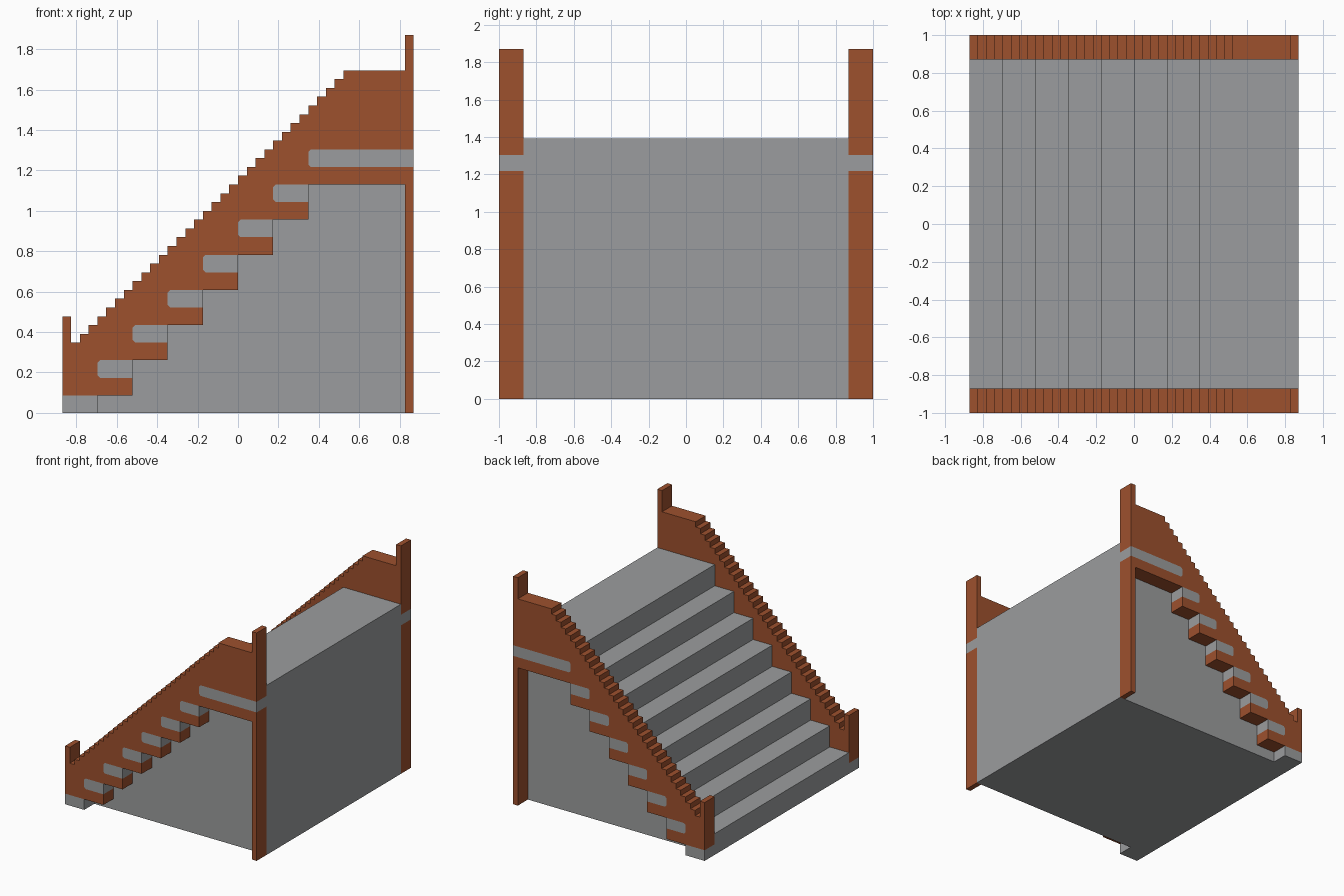
import bpy, bmesh

if "Cube" in bpy.data.objects:
    bpy.data.objects.remove(bpy.data.objects["Cube"], do_unlink=True)

U = 1 / 23          # one grid unit; the stair is 40 x 46 x 43 units
STEP = 4            # tread depth and riser height
STEPS = 8
BACK, INNER, OUTER = 20, 20, 23
C = 0.3             # clipped corner of the grey bands


def material(name, rgb):
    m = bpy.data.materials.new(name)
    m.use_nodes = True
    m.diffuse_color = (*rgb, 1)
    m.node_tree.nodes["Principled BSDF"].inputs["Base Color"].default_value = (*rgb, 1)
    return m


brown = material("red_brown", (0.34, 0.082, 0.027))
grey = material("stone_grey", (0.33, 0.336, 0.342))


def prism(name, profile, y0, y1, mat):
    """Extrude an x-z profile from y0 to y1 (all in grid units)."""
    bm = bmesh.new()
    face = bm.faces.new([bm.verts.new((x * U, y0 * U, z * U)) for x, z in profile])
    new = bmesh.ops.extrude_face_region(bm, geom=[face])["geom"]
    verts = [g for g in new if isinstance(g, bmesh.types.BMVert)]
    bmesh.ops.translate(bm, verts=verts, vec=(0, (y1 - y0) * U, 0))
    bmesh.ops.recalc_face_normals(bm, faces=bm.faces)
    mesh = bpy.data.meshes.new(name)
    bm.to_mesh(mesh)
    bm.free()
    mesh.materials.append(mat)
    ob = bpy.data.objects.new(name, mesh)
    bpy.context.collection.objects.link(ob)
    return ob


def step_x(k):
    return -BACK + STEP * k


def band_profile(k):
    """Grey tread end, open at its right side, clipped at its left corners."""
    a, z = step_x(k), STEP * k
    b = BACK if k == STEPS - 1 else a + STEP
    return [(b, z), (a + C, z), (a, z + C), (a, z + 2 - C), (a + C, z + 2), (b, z + 2)]


# Solid stair core with treads and landing
core = [(BACK, 0), (-BACK, 0)]
for k in range(STEPS):
    core += [(step_x(k), STEP * (k + 1)), (step_x(k + 1), STEP * (k + 1))]
core[-1] = (BACK, STEP * STEPS)
prism("stair_core", core, -INNER, INNER, grey)

# Balustrade outline: stepped underside with notches for the bands
rail = [(-BACK, 2)]
for k in range(1, STEPS - 1):
    rail += [(step_x(k + 1), STEP * k - 2)] + band_profile(k)
# rear post and landing band
rail += [(19, 26), (19, 0), (BACK, 0)] + band_profile(STEPS - 1)
rail += [(BACK, 43), (19, 43), (19, 39), (12, 39)]
# finely stepped handrail running down to the front post
for x in range(12, -18, -1):
    rail += [(x, x + 26), (x - 1, x + 26)]
rail += [(-18, 8), (-19, 8), (-19, 11), (-BACK, 11)]

# Both sides of the stair
for side, s in (("left", 1), ("right", -1)):
    y0, y1 = s * INNER, s * OUTER
    prism(f"balustrade_{side}", rail, y0, y1, brown)
    prism(f"foot_block_{side}", [(-20, 0), (-16, 0), (-16, 2), (-20, 2)], y0, y1, grey)
    for k in range(1, STEPS):
        prism(f"tread_end_{side}_{k}", band_profile(k), y0, y1, grey)
